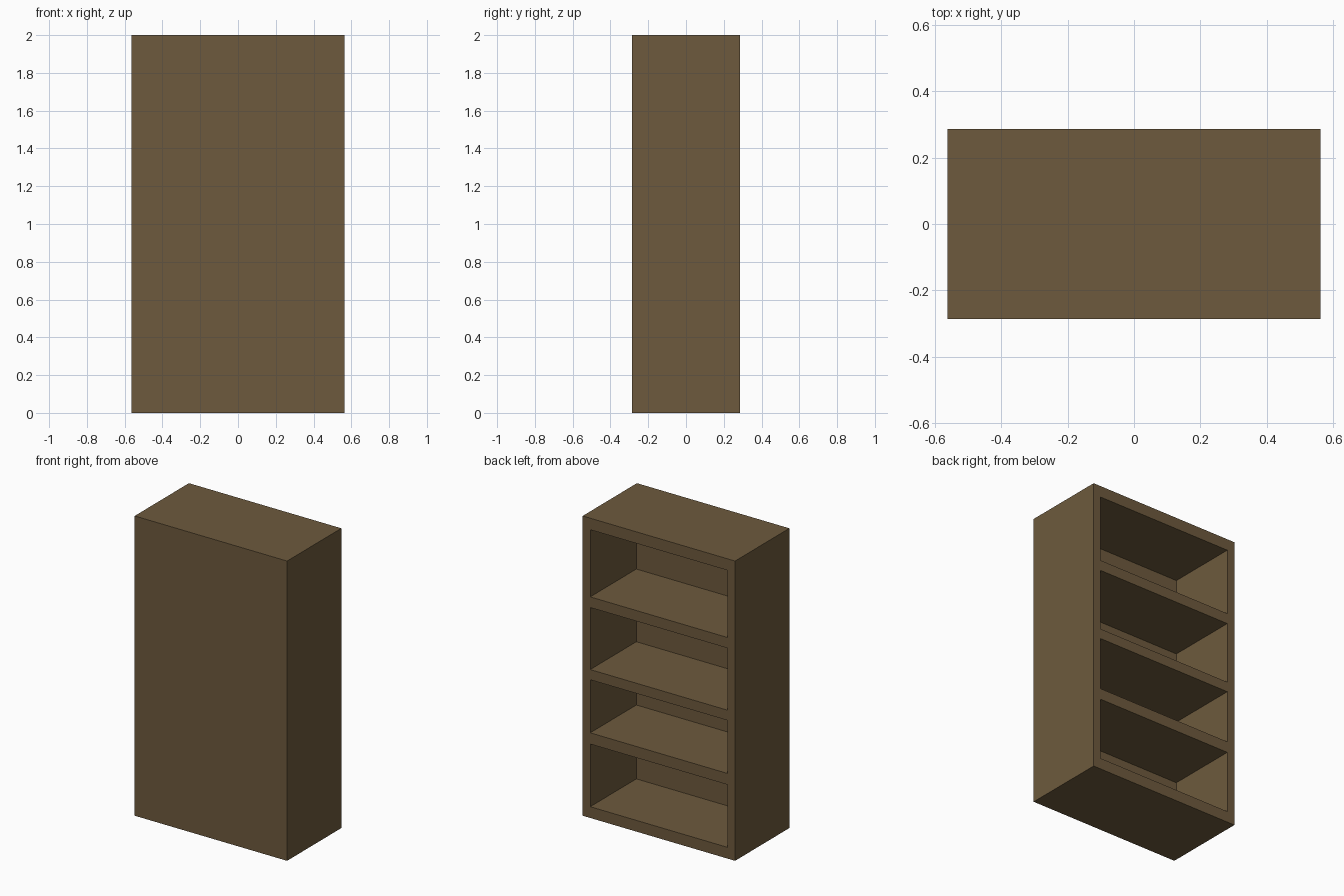
import bpy, bmesh
from mathutils import Matrix, Vector

if "Cube" in bpy.data.objects:
    bpy.data.objects.remove(bpy.data.objects["Cube"])

W, D, H = 1.125, 0.572, 2.0       # overall size
SIDE, BACK = 0.056, 0.086         # side wall and closed panel thickness
# (bottom, top) heights of the four compartments, open towards +y
BAYS = [(0.075, 0.493), (0.568, 0.922), (0.99, 1.404), (1.475, 1.923)]


def add_box(bm, lo, hi):
    lo, hi = Vector(lo), Vector(hi)
    mat = Matrix.Translation((lo + hi) / 2) @ Matrix.Diagonal((*(hi - lo), 1))
    bmesh.ops.create_cube(bm, size=1, matrix=mat)


def make_object(name, boxes):
    bm = bmesh.new()
    for lo, hi in boxes:
        add_box(bm, lo, hi)
    mesh = bpy.data.meshes.new(name)
    bm.to_mesh(mesh)
    bm.free()
    obj = bpy.data.objects.new(name, mesh)
    bpy.context.collection.objects.link(obj)
    return obj


# Cabinet carcass
shelf_unit = make_object("shelf_unit", [((-W/2, -D/2, 0), (W/2, D/2, H))])
wood = bpy.data.materials.new("brown_wood")
wood.diffuse_color = (0.155, 0.102, 0.047, 1)
wood.use_nodes = True
wood.node_tree.nodes["Principled BSDF"].inputs["Base Color"].default_value = wood.diffuse_color
shelf_unit.data.materials.append(wood)

# Compartments, cut in from the open side
cutter = make_object("compartment_cutter", [
    ((-W/2 + SIDE, -D/2 + BACK, z0), (W/2 - SIDE, D/2 + 0.1, z1)) for z0, z1 in BAYS])
cutter.hide_render = True
cutter.display_type = 'WIRE'

cut = shelf_unit.modifiers.new("compartments", 'BOOLEAN')
cut.operation = 'DIFFERENCE'
cut.solver = 'EXACT'
cut.object = cutter
